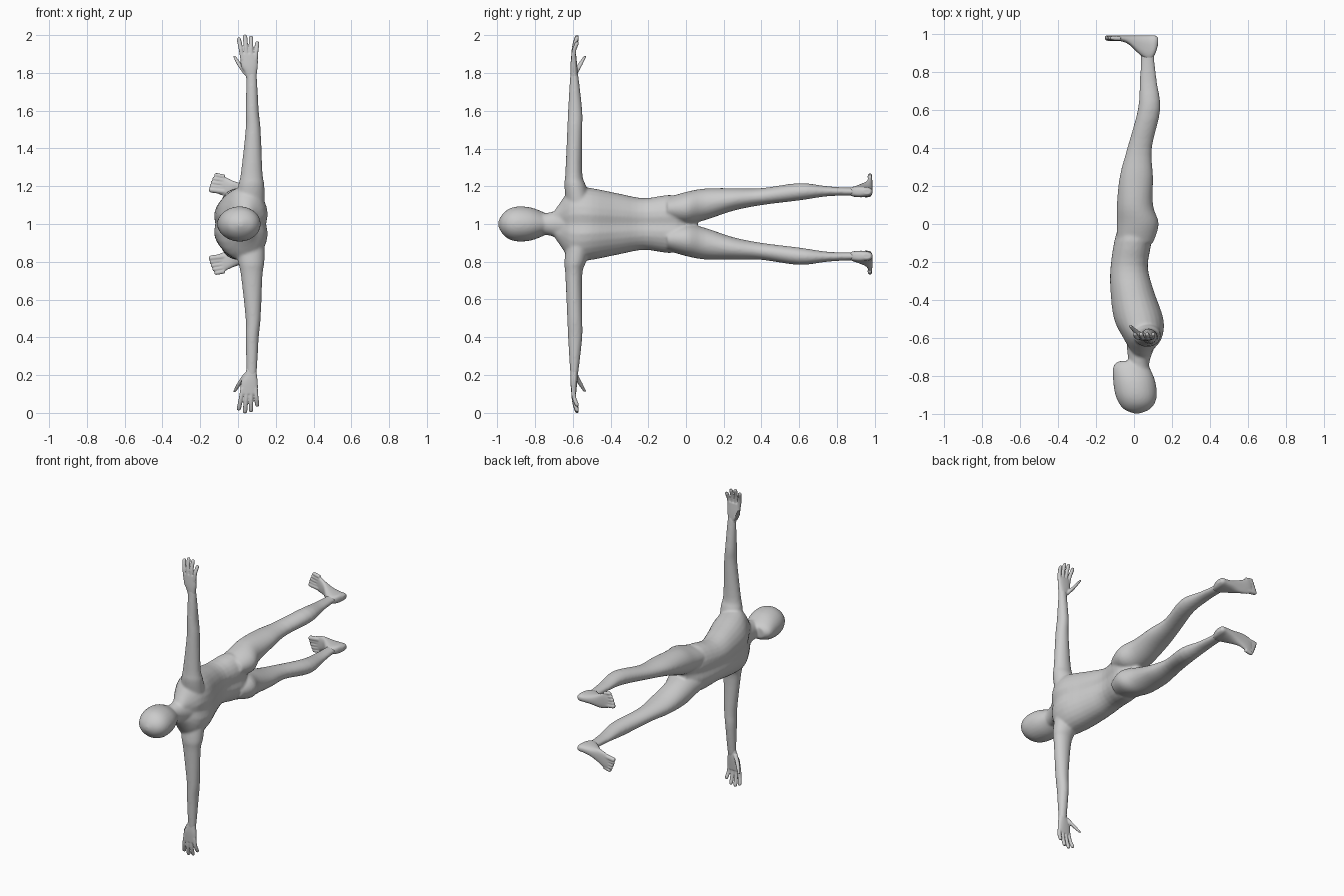
import bpy, bmesh, math

cube = bpy.data.objects.get("Cube")
if cube:
    bpy.data.objects.remove(cube)

GREY = (.6, .6, .6, 1)
skin = bpy.data.materials.new("light_grey")
skin.use_nodes = True
skin.diffuse_color = GREY
skin.node_tree.nodes["Principled BSDF"].inputs["Base Color"].default_value = GREY

SIDES = 28
STEPS = 4
MIDDLE = 1  # height of the mirror plane


def blend(before, start, end, after, t):
    """Catmull-Rom curve between two station values."""
    slope_in, slope_out = (end - before) / 2, (after - start) / 2
    ease = t * t * (3 - 2 * t)
    return (start + (end - start) * ease
            + slope_in * t * (1 - t) ** 2 - slope_out * t * t * (1 - t))


def smooth_rows(rows):
    padded = [rows[0], *rows, rows[-1]]
    result = []
    for group in zip(padded, padded[1:], padded[2:], padded[3:]):
        for step in range(STEPS):
            result.append([blend(*values, step / STEPS) for values in zip(*group)])
    return result + [rows[-1]]


def rounded(low, high, wave, power):
    """Point of a superellipse between two limits."""
    return (low + high) / 2 + (high - low) / 2 * math.copysign(abs(wave) ** power, wave)


def loft(bm, axis, sections, side=1, power=1, groove=0):
    """Closed loft; a section is (position, u low, u high, v low, v high)."""
    rings = []
    for t, u_low, u_high, v_low, v_high in smooth_rows(list(sections)):
        ring = []
        for k in range(SIDES):
            angle = math.tau * k / SIDES
            u = rounded(u_low, u_high, math.cos(angle), power)
            v = rounded(v_low, v_high, math.sin(angle), power)
            u -= groove * math.cos(angle) * math.exp(-(v / .035) ** 2)
            x, y, z = {"x": (t, u, v), "y": (u, t, v), "z": (u, v, t)}[axis]
            ring.append(bm.verts.new((x, y, MIDDLE + side * z)))
        rings.append(ring)
    for ring, following in zip(rings, rings[1:]):
        for k in range(SIDES):
            bm.faces.new((ring[k - 1], ring[k], following[k], following[k - 1]))
    bm.faces.new(rings[0])
    bm.faces.new(rings[-1])


def symmetric(**sections):
    """Sections given as (position, front, back, half width)."""
    return [(t, front, back, -half, half) for t, front, back, half in sections.values()]


def paired(**sections):
    return sections.values()


def digit(bm, axis, points, radius, side):
    """Finger or toe through (position, u, v) points, narrowing at the tip."""
    sections = []
    for point in points:
        r = radius * .6 if point is points[-1] else radius
        t, u, v = point
        sections.append((t, u - r, u + r, v - r, v + r))
    loft(bm, axis, sections, side)


def finish(bm, name, voxel, rounds):
    """Fuse the lofts into one smooth skin."""
    bmesh.ops.recalc_face_normals(bm, faces=bm.faces)
    mesh = bpy.data.meshes.new(name)
    bm.to_mesh(mesh)
    bm.free()
    mesh.materials.append(skin)
    part = bpy.data.objects.new(name, mesh)
    bpy.context.collection.objects.link(part)
    fuse = part.modifiers.new("fuse", "REMESH")
    fuse.mode = "VOXEL"
    fuse.voxel_size = voxel
    fuse.use_smooth_shade = True
    soften = part.modifiers.new("soften", "SMOOTH")
    soften.factor = .5
    soften.iterations = rounds


body = bmesh.new()

# Head and neck
loft(body, "y", symmetric(
    crown=(-.995, 0, .03, .015),
    upper_skull=(-.975, -.05, .08, .05),
    temples=(-.94, -.08, .11, .08),
    brow=(-.89, -.1, .12, .093),
    cheeks=(-.82, -.11, .11, .087),
    jaw=(-.75, -.11, .08, .06),
    chin=(-.72, -.08, .06, .04)))
loft(body, "y", symmetric(
    inside_head=(-.82, -.03, .09, .05),
    neck=(-.73, -.03, .08, .06),
    inside_chest=(-.62, -.04, .12, .09)))

# Torso with a shallow groove along spine and chest
loft(body, "y", symmetric(
    neck_base=(-.71, 0, .08, .05),
    collar=(-.67, -.02, .1, .11),
    shoulders=(-.6, -.06, .15, .195),
    chest=(-.5, -.11, .16, .19),
    ribs=(-.35, -.13, .11, .16),
    waist=(-.22, -.13, .08, .137),
    hips=(-.05, -.1, .1, .15),
    crotch=(.06, -.05, .04, .04)), power=.9, groove=.014)

for side in (1, -1):
    loft(body, "z", paired(
        inside_chest=(.08, -.02, .14, -.63, -.5),
        shoulder=(.2, 0, .14, -.645, -.53),
        armpit=(.27, .015, .13, -.64, -.55),
        elbow=(.5, .04, .12, -.63, -.55),
        forearm=(.6, .04, .11, -.626, -.55),
        wrist=(.78, .045, .1, -.615, -.57),
        inside_palm=(.82, .045, .09, -.61, -.58)), side)
    loft(body, "y", paired(
        inside_hips=(-.1, -.09, .1, .02, .14),
        buttock=(0, -.09, .13, 0, .17),
        upper_thigh=(.1, -.09, .1, .02, .188),
        thigh=(.25, -.075, .1, .07, .19),
        knee=(.4, -.035, .094, .1, .19),
        calf=(.6, .02, .138, .125, .217),
        shin=(.75, .03, .12, .147, .2),
        ankle=(.87, .035, .107, .15, .193),
        inside_foot=(.95, .03, .11, .15, .195)), side)

finish(body, "body", .0065, 12)

hands_and_feet = bmesh.new()

for side in (1, -1):
    loft(hands_and_feet, "z", paired(
        wrist=(.75, .05, .095, -.61, -.575),
        heel_of_hand=(.8, .035, .1, -.613, -.575),
        palm=(.84, .015, .105, -.613, -.577),
        knuckles=(.9, .013, .105, -.608, -.583)), side, power=.85)

    # Four fingers fanning out, longest in the middle
    for i in range(4):
        base, tip = .024 + .023 * i, .005 + .032 * i
        reach = 1.003 - .011 * (i - 1.2) ** 2
        digit(hands_and_feet, "z", [
            (.87, base, -.597), ((.87 + reach) / 2, (base + tip) / 2, -.594),
            (reach - .012, tip, -.58), (reach, tip, -.577)], .0115, side)

    # Thumb
    digit(hands_and_feet, "z", [
        (.79, .045, -.59), (.84, .01, -.565), (.89, -.02, -.535)], .013, side)

    # Foot with a flat sole
    loft(hands_and_feet, "x", paired(
        heel=(.126, .94, .98, .158, .185),
        heel_bulge=(.11, .89, .99, .146, .196),
        ankle=(.08, .86, .99, .142, .2),
        instep=(.03, .89, .99, .142, .21),
        arch=(-.03, .945, .99, .142, .23),
        ball=(-.08, .963, .99, .15, .253),
        toe_roots=(-.108, .97, .988, .162, .248)), side, power=.8)

    # Toes, shortening outward from the big toe
    for i in range(5):
        z, tip = .172 + .0195 * i, -.153 + .0035 * i ** 1.5
        digit(hands_and_feet, "x", [
            (-.07, .974, z), (tip + .014, .976, z + .008),
            (tip, .978, z + .009)], .0115 if i else .0145, side)

finish(hands_and_feet, "hands_and_feet", .0042, 4)
